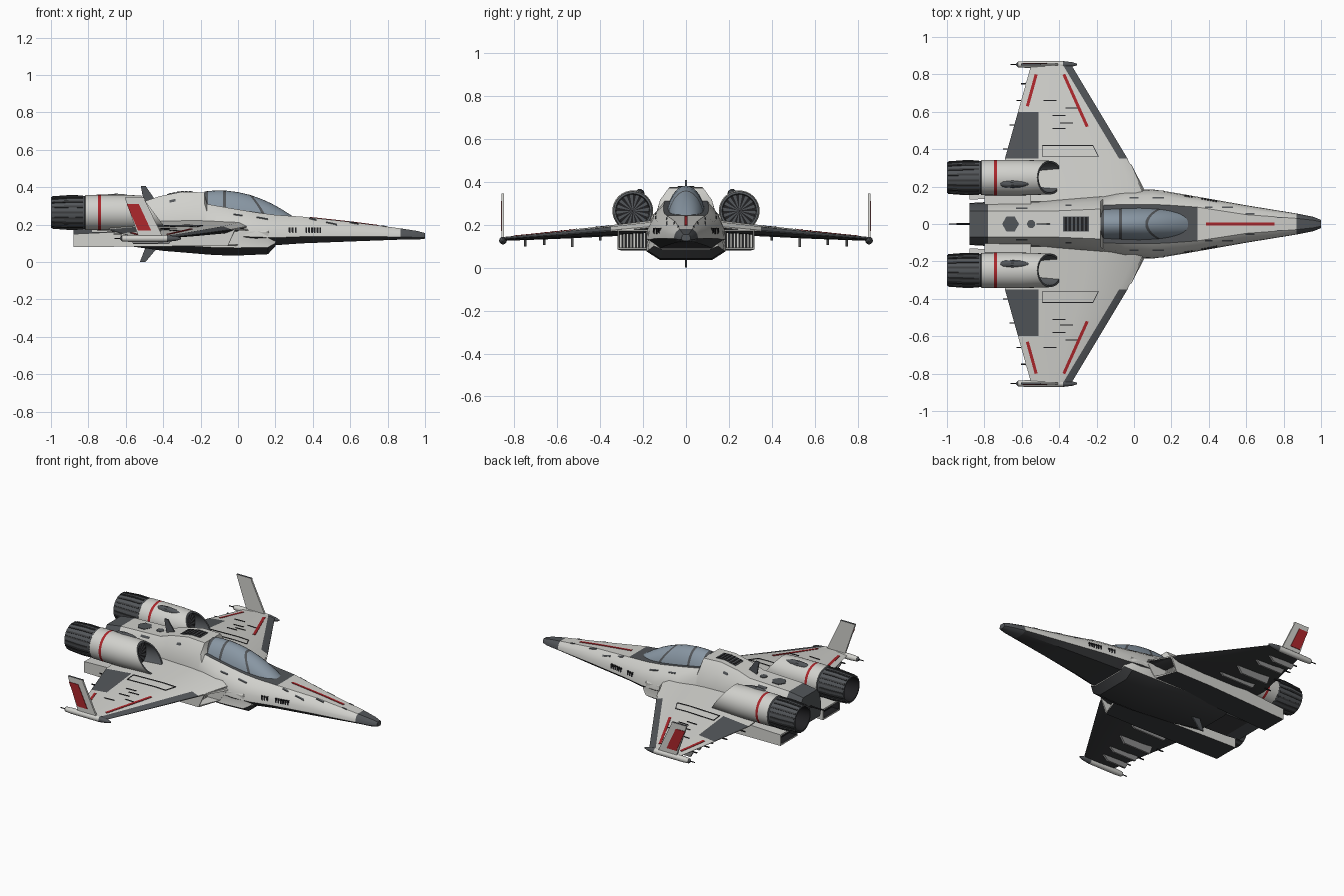
import bpy, bmesh, math
from mathutils import Vector
from mathutils.bvhtree import BVHTree

cube = bpy.data.objects.get("Cube")
if cube:
    bpy.data.objects.remove(cube, do_unlink=True)


def material(name, *rgb):
    m = bpy.data.materials.new(name)
    m.use_nodes = True
    m.diffuse_color = (*rgb, 1)
    m.node_tree.nodes["Principled BSDF"].inputs["Base Color"].default_value = (*rgb, 1)
    return m


MATS = [material("hull_white", .64, .64, .61), material("dark_grey", .085, .092, .1),
        material("underside_grey", .045, .047, .05), material("red_paint", .42, .02, .025),
        material("canopy_glass", .25, .31, .37), material("slot_black", .015, .015, .017),
        material("metal_grey", .25, .25, .25)]
WHITE, DARK, UNDER, RED, GLASS, BLACK, METAL = range(7)


def build(name, verts, faces, mat, mirror=False, angle=35):
    """mat is a colour number or a rule(centre, normal, face number)."""
    bm = bmesh.new()
    vs = [bm.verts.new(v) for v in verts]
    for f in faces:
        bm.faces.new([vs[i] for i in f])
    bm.normal_update()
    bmesh.ops.recalc_face_normals(bm, faces=bm.faces)
    for i, f in enumerate(bm.faces):
        f.material_index = mat(f.calc_center_median(), f.normal, i) if callable(mat) else mat
    me = bpy.data.meshes.new(name)
    bm.to_mesh(me)
    bm.free()
    for m in MATS:
        me.materials.append(m)
    me.shade_smooth()
    me.set_sharp_from_angle(angle=math.radians(angle))
    ob = bpy.data.objects.new(name, me)
    bpy.context.collection.objects.link(ob)
    if mirror:
        mod = ob.modifiers.new("Mirror", 'MIRROR')
        mod.use_axis = (False, True, False)
        mod.use_mirror_merge = False
    return ob


def loft(name, rings, mat, **kw):
    """Skin closed rings; face number = ring * ring size + segment, then two caps."""
    n = len(rings[0])
    faces = [(r * n + k, r * n + (k + 1) % n, r * n + n + (k + 1) % n, r * n + n + k)
             for r in range(len(rings) - 1) for k in range(n)]
    faces += [tuple(range(n)), tuple(range(len(rings) * n - n, len(rings) * n))]
    return build(name, [v for r in rings for v in r], faces, mat, **kw)


def box(name, lo, hi, mat, **kw):
    return loft(name, [[(x, lo[1], lo[2]), (x, hi[1], lo[2]), (x, hi[1], hi[2]), (x, lo[1], hi[2])]
                       for x in (lo[0], hi[0])], mat, **kw)


def lathe(name, y, z, profile, mat, n=32, slant=(), **kw):
    """Turn (x, radius) around the x axis; rings listed in slant lean back at the top."""
    ang = [2 * math.pi * k / n for k in range(n)]
    rings = [[(x - (.75 * r * math.sin(a) if i in slant else 0), y + r * math.cos(a), z + r * math.sin(a))
              for a in ang] for i, (x, r) in enumerate(profile)]
    return loft(name, rings, mat, **kw)


def side_plate(name, outline, y0, y1, mat, **kw):
    return loft(name, [[(x, y, z) for x, z in outline] for y in (y0, y1)], mat, **kw)


def stripe(name, target, a, b, width, mat, steps=8, **kw):
    """Thin ribbon laid on the upper surface of target from a to b."""
    me = target.data
    tree = BVHTree.FromPolygons([v.co for v in me.vertices], [p.vertices for p in me.polygons])
    a, b = Vector(a), Vector(b)
    d = (b - a).normalized()
    off = Vector((-d.y, d.x)) * width / 2
    rings = []
    for i in range(steps + 1):
        p, ring = a.lerp(b, i / steps), []
        for q in (p - off, p + off):
            hit = tree.ray_cast(Vector((q.x, q.y, 1)), Vector((0, 0, -1)))[0]
            ring.append(Vector((q.x, q.y, hit.z if hit else .2)))
        up = Vector((0, 0, .003))
        rings.append([ring[0] - up, ring[1] - up, ring[1] + up, ring[0] + up])
    return loft(name, rings, mat, **kw)


def body_ring(x, zb, zt, w, wt, wb):
    half = [(wb, 0), (w, .25), (.97 * w, .5), ((w + wt) * .525, .8), (wt, 1)]
    pts = [(x, y, zb + t * (zt - zb)) for y, t in half]
    return pts + [(x, -y, z) for x, y, z in reversed(pts)]


# Fuselage
def fuselage_colour(c, n, i):
    if c.x > .87 or c.x < -.78:
        return DARK
    if n.z < -.3:
        return UNDER
    return DARK if -.17 < c.x < .34 and n.z > .9 and abs(c.y) < .01 else WHITE


fuselage = loft("fuselage", [body_ring(*s) for s in (
    (1, .125, .155, .022, .012, .012), (.96, .12, .166, .038, .02, .02), (.87, .12, .18, .056, .03, .035),
    (.6, .11, .215, .1, .05, .07), (.34, .1, .243, .146, .09, .1), (.2, .09, .252, .17, .1, .12),
    (.1, .09, .265, .185, .105, .13), (-.05, .09, .29, .18, .105, .13), (-.165, .09, .31, .155, .1, .13),
    (-.18, .09, .372, .15, .08, .13), (-.3, .09, .376, .14, .075, .12), (-.42, .1, .352, .13, .07, .11),
    (-.5, .1, .325, .122, .07, .1), (-.78, .11, .315, .118, .07, .1), (-.88, .12, .3, .112, .07, .1))],
    fuselage_colour)

# Belly hull
loft("belly_hull", [body_ring(*s) for s in (
    (.2, .085, .15, .15, .13, .11), (.16, .042, .19, .178, .16, .12), (0, .035, .2, .185, .17, .12),
    (-.12, .037, .2, .185, .17, .12), (-.4, .06, .2, .18, .17, .12), (-.6, .088, .18, .16, .12, .1))],
    lambda c, n, i: UNDER if c.z < .078 or n.z < -.3 else WHITE)

# Canopy with frame bars
def canopy_ring(x0):
    ring = []
    for k in range(17):
        a = math.pi * k / 16
        x = x0 + .08 * max(0, 1 - abs(x0 - .07) / .12) * math.cos(a) ** 2
        w = .092 * math.sqrt(1 - (max(0, x) / .34) ** 2)
        ring.append((x, w * math.cos(a), .22 + (.163 - .9 * (x + .1) ** 2) * math.sin(a)))
    return ring


loft("canopy", [canopy_ring(x) for x in (-.18, -.16, -.12, -.08, -.064, 0, .06, .075, .13, .18, .24, .29, .325)],
     lambda c, n, i: DARK if i // 17 in (0, 3, 6) else GLASS)

# Wings: one ring per span station
def wing_ring(y, lead, flap, trail, z, t):
    mid = (lead + flap) / 2
    top = [(lead, .1), (lead - .045, .75), (mid, 1), (flap, .75), (trail, .1)]
    return [(x, y, z + t * h) for x, h in top] + [(x, y, z - t * h) for x, h in reversed(top)]


def wing_colour(c, n, i):
    ring, seg = divmod(i, 10)
    if (ring == 1 and seg == 3) or (ring >= 1 and seg in (0, 9)):
        return DARK
    return UNDER if 5 <= seg <= 8 else WHITE


wings = loft("wings", [wing_ring(*s) for s in (
    (.12, .07, -.51, -.69, .193, .032), (.35, -.035, -.51, -.69, .172, .026),
    (.6, -.185, -.51, -.62, .152, .018), (.85, -.335, -.47, -.55, .134, .009))], wing_colour, mirror=True)

for i, (a, b) in enumerate((((-.25, .52), (-.375, .8)), ((-.57, .63), (-.523, .8)))):
    stripe(f"wing_red_stripe_{i}", wings, a, b, .016, RED, mirror=True)
panel = [(-.49, .36), (-.19, .36), (-.22, .42), (-.49, .42)]
for i in range(4):
    stripe(f"wing_panel_line_{i}", wings, panel[i], panel[i - 1], .004, BLACK, mirror=True)
for i, (x, y) in enumerate(((-.4, .51), (-.4, .58), (-.36, .54), (-.45, .66), (-.33, .62))):
    stripe(f"wing_slot_{i}", wings, (x - .035, y), (x + .035, y), .005, BLACK, mirror=True)

# Underwing rails and trailing edge wicks
for i, y in enumerate((.4, .53, .66, .75)):
    z = .165 - (y - .35) * .08
    deep = .055 if i == 1 else .035
    side_plate(f"wing_rail_{i}", [(-.58, z), (-.3 - i * .03, z), (-.34 - i * .03, z - deep), (-.56, z - deep)],
               y - .006, y + .006, METAL, mirror=True)
    trail = -.69 + (y - .35) * .28
    box(f"edge_wick_{i}", (trail - .025, y - .003, z - .003), (trail + .02, y + .003, z + .003), BLACK, mirror=True)

# Wing tip pods and winglets
lathe("tip_pods", .853, .126, [(-.63, .006), (-.62, .015), (-.58, .018), (-.38, .018), (-.33, .012), (-.305, .004)],
      lambda c, n, i: DARK if c.x < -.6 or c.x > -.36 else WHITE, n=12, mirror=True)
lathe("tip_pod_rods", .853, .126, [(-.66, .003), (-.62, .003)], BLACK, n=6, mirror=True)
side_plate("winglets", [(-.53, .13), (-.4, .13), (-.497, .33), (-.5, .345), (-.605, .345), (-.6, .33)],
           .847, .859, lambda c, n, i: DARK if n.z > .7 else WHITE, mirror=True)
side_plate("winglet_red_panels", [(-.535, .17), (-.465, .17), (-.53, .31), (-.595, .31)],
           .857, .862, RED, mirror=True)

# Side booms with slanted intakes
def boom_ring(y0, y1, z0, z1, xs):
    return [(xs[0], y0, z0), (xs[1], y1, z0), (xs[2], y1, z1), (xs[3], y0, z1)]


def boom_colour(c, n, i):
    if i == 17 or (n.x < -.9 and c.x < -.8):
        return BLACK
    return UNDER if n.z < -.7 else DARK if 8 <= i < 16 and i // 4 == 3 else WHITE


loft("side_booms", [boom_ring(.14, .29, .09, .14, [-.83] * 4), boom_ring(.14, .29, .09, .14, [-.88] * 4),
                    boom_ring(.13, .3, .08, .15, [-.88] * 4), boom_ring(.16, .32, .085, .178, [-.3] * 4),
                    boom_ring(.16, .32, .085, .178, (0, -.055, -.015, .055)),
                    boom_ring(.185, .312, .093, .17, (0, -.055, -.015, .055)),
                    boom_ring(.185, .312, .093, .17, [-.1] * 4)],
     lambda c, n, i: BLACK if i // 4 == 0 or i >= 24 else UNDER if n.z < -.7 else WHITE, mirror=True)
for i in range(8):
    y = .194 + i * .0157
    box(f"intake_slat_{i}", (-.11, y - .005, .092), (-.085, y + .005, .171), WHITE, mirror=True)

# Engines
def engine_colour(c, n, i):
    ring = i // 32
    if ring in (0, 1) or i >= 13 * 32:
        return BLACK
    if ring == 12:
        return DARK if i % 2 else BLACK
    return RED if ring == 7 else DARK if ring < 6 or ring >= 10 else WHITE


lathe("engines", .248, .265, [(-.9, .004), (-.9, .062), (-1, .074), (-1, .082), (-.9, .089), (-.82, .088),
                              (-.815, .094), (-.748, .095), (-.732, .095), (-.6, .095), (-.45, .09),
                              (-.45, .08), (-.53, .076), (-.53, .004)],
      engine_colour, slant=(10, 11), mirror=True)
for k in range(18):
    a = 2 * math.pi * k / 18
    c, s = math.cos(a), math.sin(a)
    rings = []
    for x, r in ((-.995, .083), (-.9, .09), (-.83, .088)):
        rings.append([(x, .248 + (r + h) * c - t * s, .265 + (r + h) * s + t * c)
                      for h, t in ((-.006, -.005), (-.006, .005), (.004, .005), (.004, -.005))])
    loft(f"nozzle_petal_{k}", rings, UNDER, mirror=True)
lathe("engine_top_pods", .215, .345, [(-.72, .006), (-.7, .018), (-.65, .022), (-.6, .018), (-.56, .006)],
      DARK, n=10, mirror=True)
box("engine_pylons", (-.8, .1, .2), (-.55, .18, .25), WHITE, mirror=True)

# Blade aerials and tail probe
side_plate("upper_blade", [(-.42, .3), (-.5, .3), (-.52, .408), (-.495, .408)], -.004, .004, DARK)
side_plate("lower_blade", [(-.42, .09), (-.49, .09), (-.525, 0), (-.495, 0)], -.004, .004, DARK)
lathe("tail_probe", 0, .22, [(-.99, .003), (-.87, .006)], BLACK, n=8)

# Spine details
for name, x, r, sides in (("spine_hatch", -.66, .045, 6), ("spine_port", -.55, .022, 16)):
    ang = [2 * math.pi * k / sides for k in range(sides)]
    z = .325 - (-.5 - x) * .036
    loft(name, [[(x + r * math.cos(a), r * math.sin(a), z + h) for a in ang] for h in (-.005, .003)], DARK)
stripe("spine_grille", fuselage, (-.38, 0), (-.24, 0), .08, DARK)
for i in range(6):
    x = -.365 + i * .022
    stripe(f"grille_bar_{i}", fuselage, (x, -.037), (x, .037), .012, BLACK, steps=2).location.z = .002

# Nose stripe, side vents and panel marks
stripe("nose_red_stripe", fuselage, (.385, 0), (.75, 0), .014, RED)
for i, x in enumerate((.275, .292, .309, .365, .38, .395, .41, .425, .44)):
    y = .97 * (.146 + (.34 - x) * (.177 if x > .34 else .171))
    box(f"side_vent_{i}", (x - .005, y - .012, .156), (x + .005, y + .002, .184), BLACK, mirror=True)
for i, (x, y, l) in enumerate(((.62, .055, .05), (.5, .09, .06), (.78, .035, .03), (.13, .14, .06),
                               (.0, .14, .05), (.4, .09, .04), (-.6, .085, .06), (-.35, .1, .03))):
    stripe(f"hull_mark_{i}", fuselage, (x - l / 2, y), (x + l / 2, y), .007, DARK, steps=3, mirror=True)
